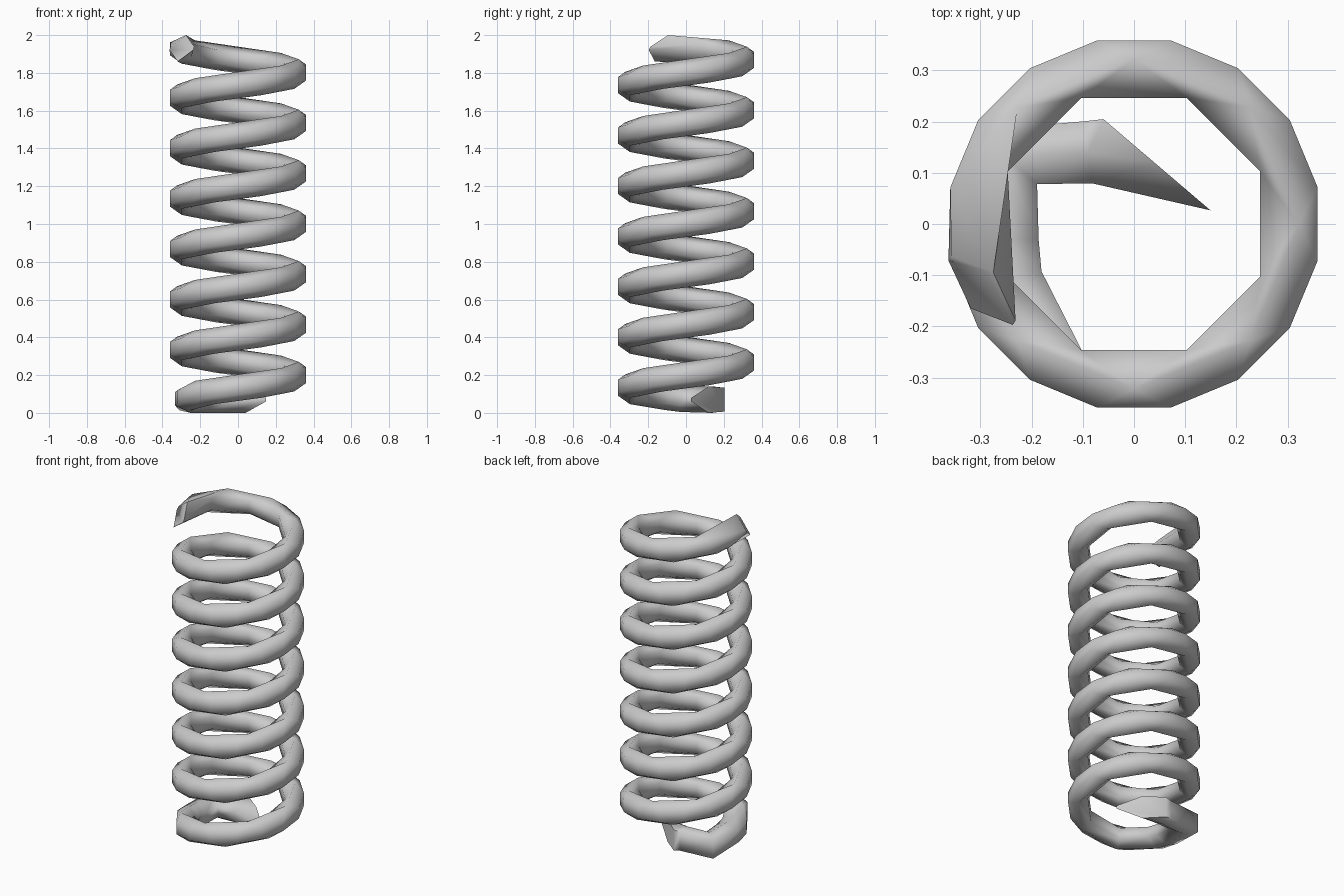
import bpy, bmesh, math
from mathutils import Vector

if "Cube" in bpy.data.objects:
    bpy.data.objects.remove(bpy.data.objects["Cube"])

WIRE, PITCH, STEP, START = 0.07, 0.267, 22.5, -123.75
UP = Vector((0, 0, WIRE))


def section(center, out, up=UP, pinch_out=False, pinch_in=False, wall=0.5):
    """Hexagonal wire section: flat outside and inside, ridges above and below."""
    pts = []
    for deg in (30, 90, 150, 210, 270, 330):
        c, s = math.cos(math.radians(deg)), math.sin(math.radians(deg))
        if c > 0.1:
            s *= wall / 0.5
        if c > 0.1 and pinch_out or c < -0.1 and pinch_in:
            c, s = c * 1.1, s * 0.25
        pts.append(Vector(center) + Vector(out) * c + Vector(up) * s)
    return pts


def helix(i, radius, dz):
    """Point on the coil at step i (may be fractional)."""
    deg = START + STEP * i
    a = math.radians(deg)
    return Vector((radius * math.cos(a), radius * math.sin(a),
                   0.2 + PITCH * deg / 360 + dz))


def coil_section(i):
    """Outer edge has sixteen steps per turn; ridges and inner edge share points in pairs."""
    even = i // 2 * 2 + 0.5
    odd = (min(i, 108) + 1) // 2 * 2 - 0.5
    return [helix(i, 0.366, 0.035), helix(odd, 0.322, WIRE), helix(even, 0.267, 0.035),
            helix(even, 0.267, -0.035), helix(even, 0.322, -WIRE), helix(i, 0.366, -0.035)]


# bottom hook: diagonal cut end, straight bar, mitred corner, run into the coil
rings = [
    section((0.04, 0.12, 0.07), (-0.115, 0.098, 0), pinch_in=True, wall=0.9),
    section((-0.09, 0.14, 0.07), (-0.01, 0.07, 0), wall=0.8),
    section((-0.25, 0.13, 0.07), (-0.07, 0.06, 0), wall=0.8),
    section((-0.26, -0.03, 0.075), (-0.085, 0, 0)),
    section((-0.25, -0.11, 0.085), (-0.08, -0.02, 0)),
]

# main coil
rings += [coil_section(i) for i in range(110)]

# top end, cut diagonally to a point on the inner side
rings.append(section((-0.297, -0.13, 1.93), (-0.066, 0.066, 0),
                     (0.022, 0.035, 0.07), True, True))

bm = bmesh.new()
loops = [[bm.verts.new(p) for p in ring] for ring in rings]
for a, b in zip(loops, loops[1:]):
    for k in range(6):
        n = (k + 1) % 6
        bm.faces.new((a[k], a[n], b[n], b[k]))
bm.faces.new(loops[0])
bm.faces.new(loops[-1])
bmesh.ops.remove_doubles(bm, verts=bm.verts, dist=0.0005)
bmesh.ops.recalc_face_normals(bm, faces=bm.faces)

mesh = bpy.data.meshes.new("coil_spring")
bm.to_mesh(mesh)
bm.free()
spring = bpy.data.objects.new("coil_spring", mesh)
bpy.context.collection.objects.link(spring)

# plain grey metal
grey = bpy.data.materials.new("grey_metal")
grey.diffuse_color = (0.6, 0.6, 0.6, 1)
grey.use_nodes = True
grey.node_tree.nodes["Principled BSDF"].inputs["Base Color"].default_value = grey.diffuse_color
mesh.materials.append(grey)

bpy.context.view_layer.objects.active = spring
spring.select_set(True)
bpy.ops.object.shade_smooth_by_angle(angle=math.radians(80))
